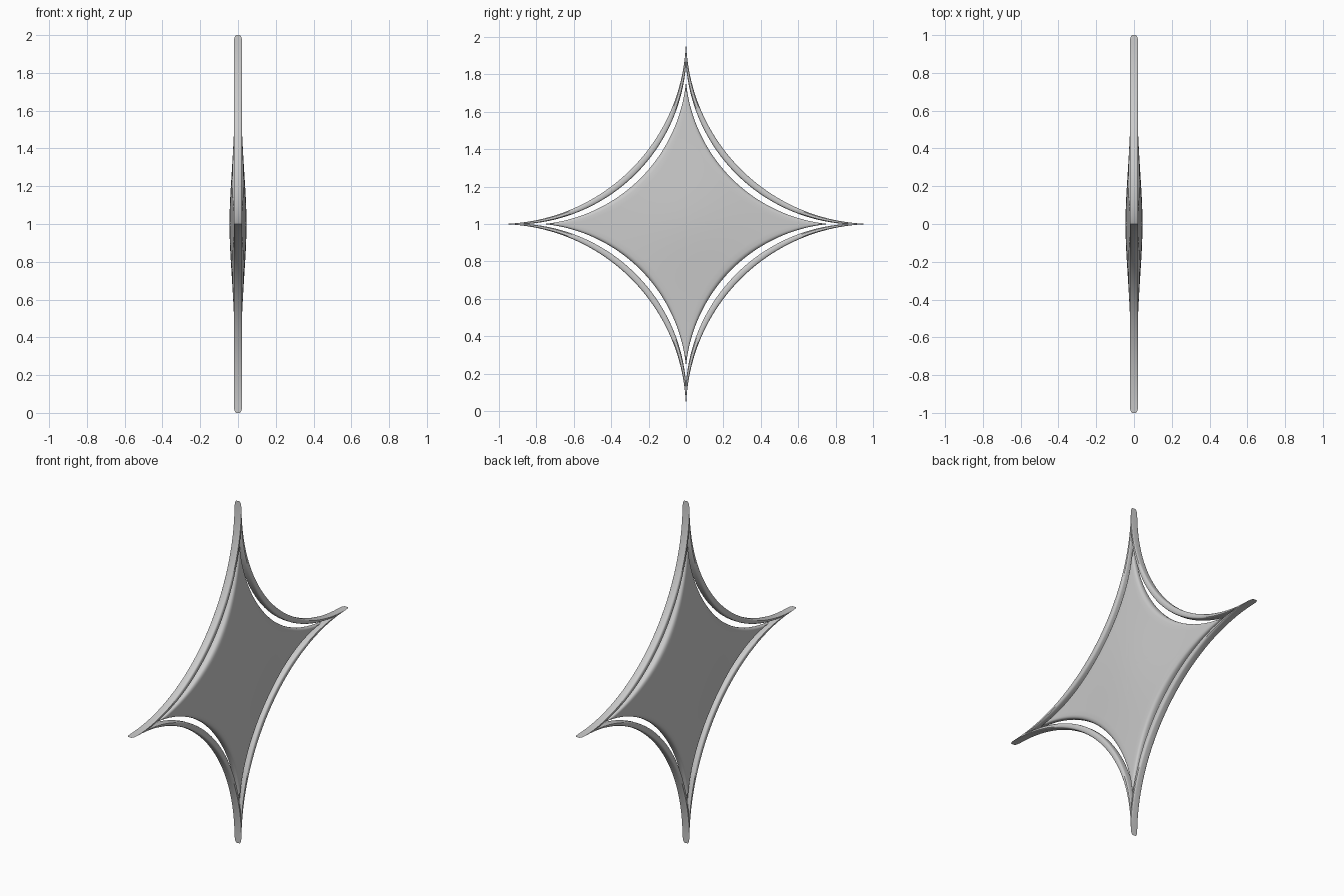
import bpy, bmesh, math
from mathutils import Vector

if "Cube" in bpy.data.objects:
    bpy.data.objects.remove(bpy.data.objects["Cube"])

SEG = 32  # segments per concave side


def star(tip, mid):
    """Four-pointed outline: circular arcs through the tips and the diagonal mid distance."""
    # arc centre sits on the diagonal at distance c from the middle
    c = (tip * tip - mid * mid) / (2 * (tip / math.sqrt(2) - mid))
    r = c - mid
    cx = c / math.sqrt(2)
    half = math.atan2(cx, cx - tip) - math.pi / 4 if cx != tip else math.pi / 4
    pts = []
    for q in range(4):
        rot = q * math.pi / 2 + math.pi / 4
        for i in range(SEG):
            a = math.pi + half - 2 * half * i / SEG
            x, y = c + r * math.cos(a), r * math.sin(a)
            pts.append(Vector((x * math.cos(rot) - y * math.sin(rot),
                               x * math.sin(rot) + y * math.cos(rot))))
    return pts


def loft(name, rings, closed):
    """Skin rings of points; closed joins last to first, otherwise the ends are capped."""
    bm = bmesh.new()
    vs = [[bm.verts.new(p) for p in ring] for ring in rings]
    n = len(vs[0])
    for k in range(len(vs) if closed else len(vs) - 1):
        a, b = vs[k], vs[(k + 1) % len(vs)]
        for i in range(n):
            j = (i + 1) % n
            bm.faces.new((a[i], a[j], b[j], b[i]))
    if not closed:
        bm.faces.new(vs[0])
        bm.faces.new(vs[-1])
    bmesh.ops.recalc_face_normals(bm, faces=bm.faces)
    me = bpy.data.meshes.new(name)
    bm.to_mesh(me)
    bm.free()
    ob = bpy.data.objects.new(name, me)
    bpy.context.collection.objects.link(ob)
    ob.select_set(True)
    bpy.context.view_layer.objects.active = ob
    bpy.ops.object.shade_smooth_by_angle(angle=math.radians(40))
    ob.select_set(False)


def put(x, p):
    return (x, p.x, p.y + 1)


# Rounded slim frame
outer, hole = star(1.0, 0.4143), star(0.85, 0.379)
half_profile = [(0, .010), (.03, .015), (.09, .019), (.22, .022),
                (.78, .022), (.91, .019), (.97, .015), (1, .010)]
profile = half_profile + [(t, -x) for t, x in reversed(half_profile)]
loft("frame", [[put(x, o.lerp(h, t)) for o, h in zip(outer, hole)]
               for t, x in profile], True)

# Domed floating panel with a rounded rim
edge = star(0.76, 0.345)
steps = [(1, .3), (.993, .6), (.98, .8), (.96, .93), (.93, 1)] + \
        [(s / 10, 1) for s in (8.5, 7.5, 6.5, 5.5, 4.5, 3.5, 2.5, 1.5, .5)]


def panel_ring(s, f, side):
    return [put(side * f * .045 / (1 + (p.length * s / .46) ** 2), p * s) for p in edge]


loft("panel", [panel_ring(s, f, 1) for s, f in reversed(steps)] +
     [panel_ring(s, f, -1) for s, f in steps], False)
